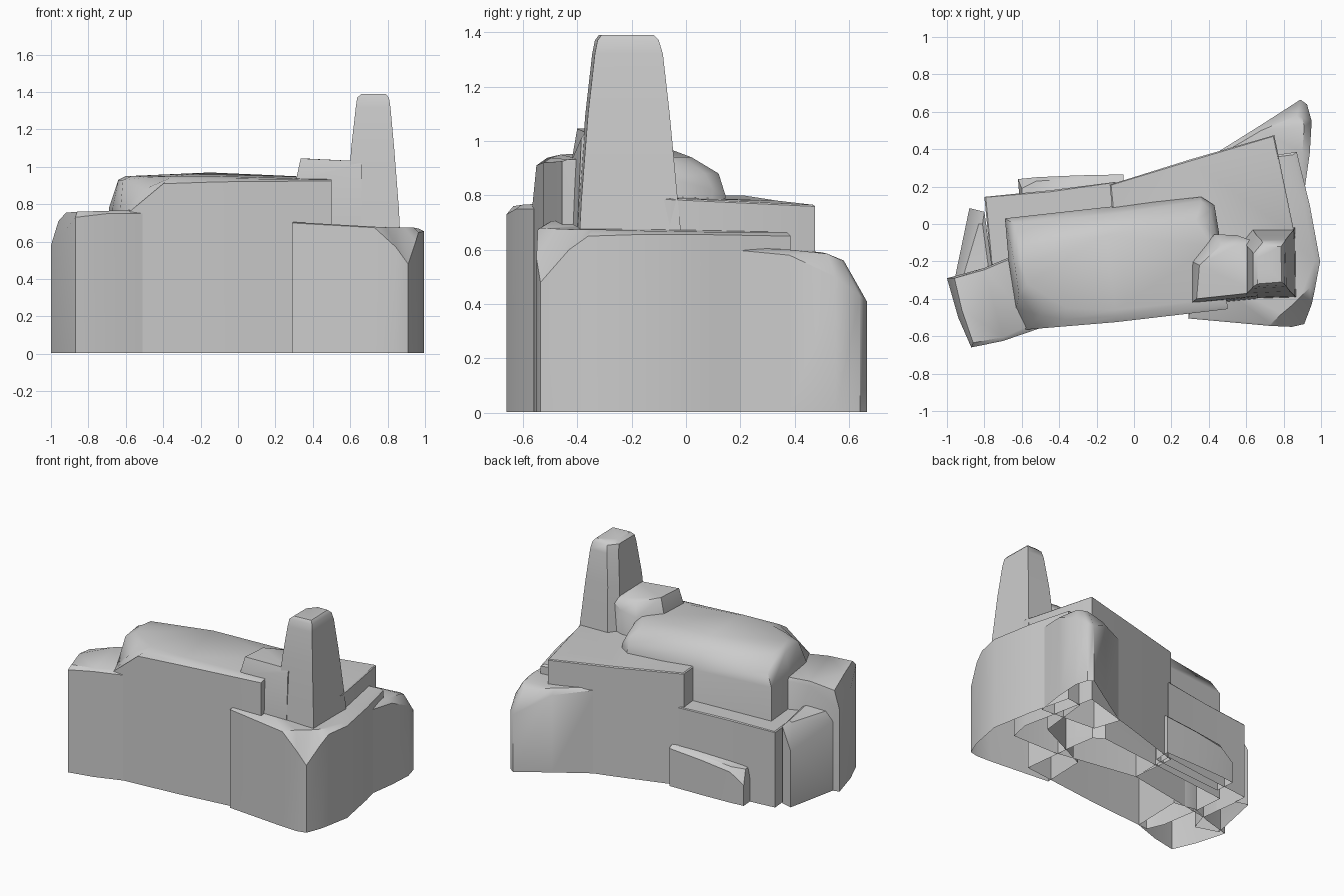
import bpy, bmesh, math

GROUND = 0.004


def loft(name, rings):
    """Open-bottomed shell: bridge stacked rings of (x, y, z), cap the last one."""
    bm = bmesh.new()
    loops = [[bm.verts.new(p) for p in ring] for ring in rings]
    n = len(loops[0])
    for low, high in zip(loops, loops[1:]):
        for i in range(n):
            j = (i + 1) % n
            bm.faces.new((low[i], low[j], high[j], high[i]))
    cap = bm.faces.new(loops[-1])
    bmesh.ops.triangulate(bm, faces=[cap])
    bmesh.ops.recalc_face_normals(bm, faces=bm.faces)
    top = max(bm.faces, key=lambda f: f.calc_center_median().z)
    if top.normal.z < 0:
        bmesh.ops.reverse_faces(bm, faces=bm.faces)
    me = bpy.data.meshes.new(name)
    bm.to_mesh(me)
    bm.free()
    ob = bpy.data.objects.new(name, me)
    bpy.context.collection.objects.link(ob)
    bpy.ops.object.select_all(action='DESELECT')
    ob.select_set(True)
    bpy.context.view_layer.objects.active = ob
    bpy.ops.object.shade_smooth_by_angle(angle=math.radians(38))
    return ob


def ground(pts, z=GROUND):
    return [(p[0], p[1], z) for p in pts]


def block(name, pts, lip=0.006, inset=0.008):
    """Vertical walls on a footprint (x, y, top z) with a thin chamfered rim."""
    cx = sum(p[0] for p in pts) / len(pts)
    cy = sum(p[1] for p in pts) / len(pts)
    rim = [(x, y, z - lip) for x, y, z in pts]
    top = []
    for x, y, z in pts:
        k = 1 - inset / math.hypot(x - cx, y - cy)
        top.append((cx + (x - cx) * k, cy + (y - cy) * k, z))
    return loft(name, [ground(pts), rim, top])


# Main long block with a rounded, sloping top
shoulder = [(-0.69, 0.03, .78), (-0.67, -0.2, .78), (-0.63, -0.45, .76), (-0.58, -0.565, .76),
            (-0.4, -0.55, .91), (-0.1, -0.525, .92), (0.5, -0.455, .925), (0.455, -0.05, .86),
            (0.43, 0.1, .82), (0.36, 0.145, .80), (-0.15, 0.09, .78)]
slope = [(-0.64, 0.0, .86), (-0.64, -0.2, .93), (-0.615, -0.38, .93), (-0.5, -0.49, .88),
         (-0.37, -0.51, .938), (-0.1, -0.495, .938), (0.5, -0.435, .932), (0.44, -0.08, .92),
         (0.41, 0.07, .88), (0.36, 0.12, .88), (-0.15, 0.05, .89)]
crown = [(-0.6, -0.12, .94), (-0.6, -0.22, .95), (-0.57, -0.32, .95), (-0.48, -0.42, .945),
         (-0.36, -0.45, .95), (-0.1, -0.46, .95), (0.44, -0.4, .935), (0.42, -0.12, .945),
         (0.38, -0.01, .94), (0.33, 0.02, .94), (-0.15, -0.06, .97)]
loft("main_block", [ground(shoulder), shoulder, slope, crown])

# Front left tower with softened upper walls
tower = [(-1.0, -0.29, .58), (-0.94, -0.5, .64), (-0.87, -0.66, .73), (-0.7, -0.625, .75),
         (-0.51, -0.56, .75), (-0.5, -0.2, .74), (-0.66, -0.175, .74), (-0.8, -0.235, .72)]
tower_top = [(-0.96, -0.29, .71), (-0.92, -0.46, .755), (-0.86, -0.635, .76), (-0.7, -0.605, .765),
             (-0.53, -0.53, .77), (-0.52, -0.22, .77), (-0.67, -0.19, .765), (-0.8, -0.245, .75)]
loft("left_front_tower", [ground(tower), tower, tower_top])

# Lower block behind the tower, its outer edge sloping down
lb = [(-0.96, -0.3, .50), (-0.88, 0.085, .40), (-0.8, 0.065, .55), (-0.76, -0.22, .57), (-0.8, -0.35, .57)]
lb_top = [(-0.91, -0.27, .56), (-0.83, 0.0, .56), (-0.81, 0.0, .57), (-0.78, -0.22, .58), (-0.81, -0.33, .58)]
loft("left_back_block", [ground(lb), lb, lb_top])

# Long ledge along the back
block("back_ledge", [(-0.80, 0.145, .54), (-0.765, -0.22, .54), (-0.1, -0.1, .56),
                     (-0.10, 0.225, .56), (-0.45, 0.18, .55)])

# Low buttress against the back wall, dropping at its outer end
bt = [(-0.62, 0.24, .15), (-0.61, 0.1, .19), (-0.06, 0.15, .29),
      (-0.055, 0.265, .27), (-0.3, 0.26, .25), (-0.52, 0.25, .22)]
bt_top = [(-0.6, 0.19, .24), (-0.6, 0.11, .25), (-0.06, 0.15, .3),
          (-0.057, 0.25, .285), (-0.3, 0.24, .27), (-0.52, 0.23, .25)]
loft("back_buttress", [ground(bt), bt, bt_top])

# Wide wing at the back right
block("back_wing", [(-0.13, 0.21, .80), (-0.1, -0.1, .80), (0.5, -0.2, .80), (0.83, -0.2, .79),
                    (0.86, -0.06, .79), (0.75, 0.475, .765), (0.3, 0.345, .78)])

# Right wall block with a cut front corner
right = [(0.29, -0.505, .70), (0.73, -0.545, .675), (0.845, -0.55, .57), (0.91, -0.535, .48),
         (0.95, -0.43, .60), (0.965, -0.36, .65), (0.995, -0.2, .655), (0.94, 0.1, .655),
         (0.87, 0.385, .65), (0.76, 0.37, .66), (0.72, 0.0, .67), (0.3, -0.2, .69)]
right_top = [(0.295, -0.495, .705), (0.73, -0.535, .68), (0.79, -0.48, .677), (0.85, -0.43, .675),
             (0.89, -0.39, .675), (0.94, -0.34, .675), (0.965, -0.2, .67), (0.91, 0.1, .665),
             (0.85, 0.37, .665), (0.77, 0.36, .665), (0.73, 0.0, .68), (0.31, -0.22, .70)]
loft("right_wall_block", [ground(right), right, right_top])

# Rounded corner mass at the back right
corner = [(0.44, 0.38, .595), (0.5, 0.2, .60), (0.91, 0.17, .60), (0.94, 0.38, .58),
          (0.95, 0.55, .50), (0.925, 0.64, .43), (0.89, 0.665, .41), (0.68, 0.53, .55)]
corner_top = [(0.46, 0.37, .605), (0.51, 0.21, .61), (0.88, 0.18, .61), (0.9, 0.38, .60),
              (0.91, 0.52, .585), (0.9, 0.57, .56), (0.87, 0.58, .56), (0.68, 0.5, .59)]
loft("back_right_corner", [ground(corner), corner, corner_top])

# Step at the chimney foot, its front flush with the chimney
step = [(0.31, -0.42, .93), (0.66, -0.385, 1.01), (0.66, -0.1, 1.0), (0.55, -0.06, .96),
        (0.43, -0.055, .94), (0.31, -0.2, .93)]
step_top = [(0.335, -0.40, 1.045), (0.66, -0.365, 1.03), (0.66, -0.13, 1.025), (0.55, -0.11, 1.03),
            (0.47, -0.11, 1.02), (0.35, -0.22, 1.045)]
step_foot = [(x, y - (0.015 if y < -0.3 else 0), 0.65) for x, y, z in step]
loft("chimney_step", [step_foot, step, step_top])

# Tapered chimney with a softened top: (z, x0, x1, y0, y1) per level
levels = [(.62, .58, .87, -.405, -.015), (.68, .58, .865, -.4, -.02), (.78, .585, .86, -.395, -.03),
          (1.1, .605, .835, -.37, -.06), (1.32, .63, .815, -.345, -.085),
          (1.37, .637, .807, -.335, -.1), (1.39, .66, .79, -.32, -.12)]
loft("chimney", [[(a, c, z), (b, c + .01, z), (b - .005, d, z), (a + .05, d, z), (a, d - .06, z)]
                 for z, a, b, c, d in levels])
